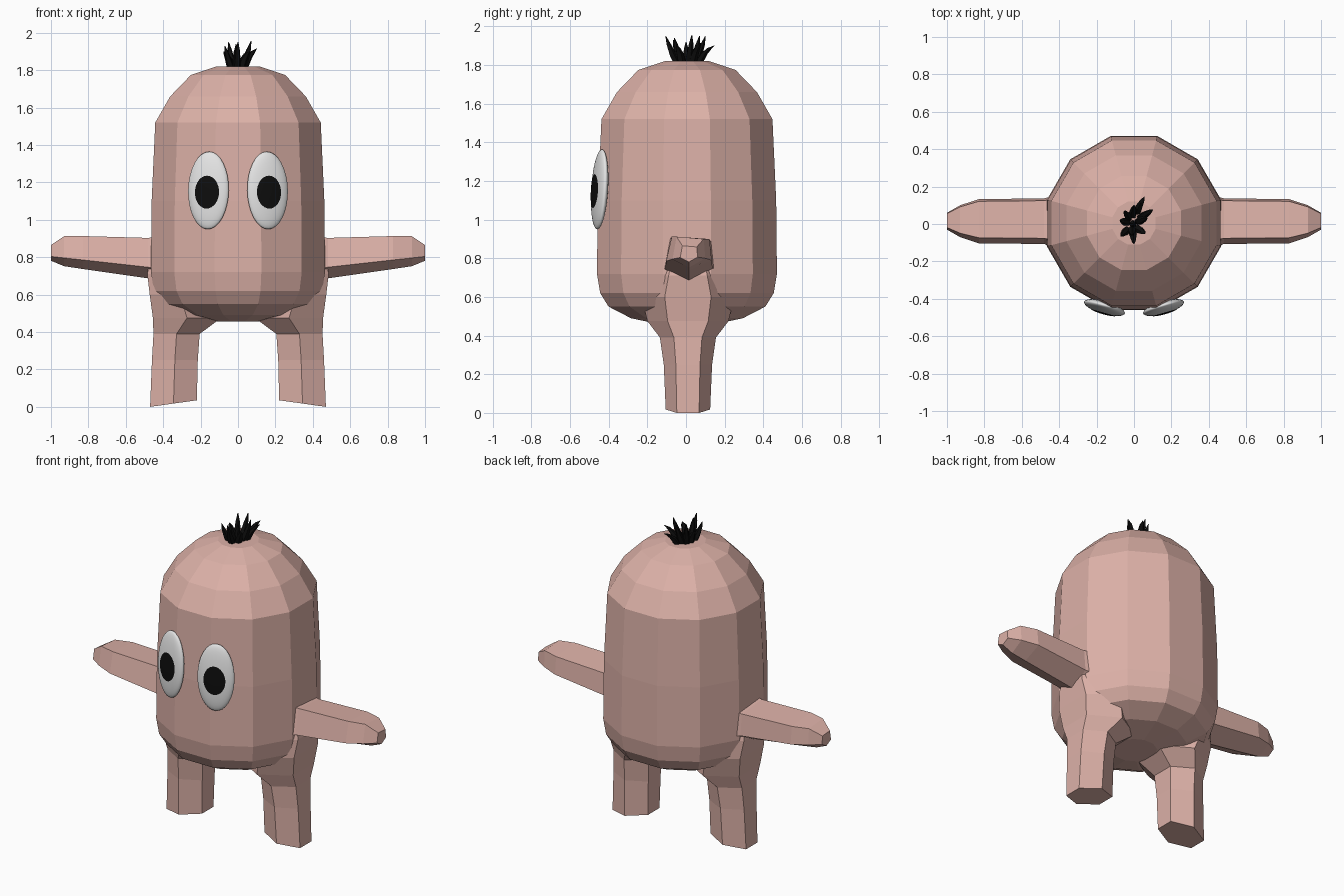
import bpy, bmesh, math
from mathutils import Vector, Matrix

if "Cube" in bpy.data.objects:
    bpy.data.objects.remove(bpy.data.objects["Cube"])


def material(name, rgb):
    m = bpy.data.materials.new(name)
    m.diffuse_color = (*rgb, 1)
    m.use_nodes = True
    m.node_tree.nodes["Principled BSDF"].inputs["Base Color"].default_value = m.diffuse_color
    return m


PINK = material("dusty pink", (0.72, 0.44, 0.39))
WHITE = material("eye white", (0.78, 0.78, 0.78))
BLACK = material("black", (0.004, 0.004, 0.004))


def finish(name, bm, mat, smooth=False):
    bmesh.ops.recalc_face_normals(bm, faces=bm.faces)
    for f in bm.faces:
        f.smooth = smooth
    me = bpy.data.meshes.new(name)
    bm.to_mesh(me)
    bm.free()
    me.materials.append(mat)
    ob = bpy.data.objects.new(name, me)
    bpy.context.collection.objects.link(ob)
    return ob


def loft(bm, rings, cap_start=True, cap_end=True):
    """Skin a list of equally sized rings of points."""
    vs = [[bm.verts.new(p) for p in r] for r in rings]
    n = len(vs[0])
    for a, b in zip(vs, vs[1:]):
        for i in range(n):
            j = (i + 1) % n
            bm.faces.new((a[i], a[j], b[j], b[i]))
    if cap_start:
        bm.faces.new(vs[0])
    if cap_end:
        bm.faces.new(vs[-1])


def ngon(n, start):
    return [(math.cos(a), math.sin(a))
            for a in (math.radians(start) + 2 * math.pi * i / n for i in range(n))]


# Body: twelve-sided capsule with a domed head
bm = bmesh.new()
profile = [(0.13, 0.455), (0.30, 0.49), (0.42, 0.55), (0.465, 0.62), (0.482, 0.72),
           (0.478, 1.1), (0.458, 1.52), (0.375, 1.66), (0.26, 1.775), (0.12, 1.82)]
loft(bm, [[(r * c, r * s + 0.005, z) for c, s in ngon(12, 15)] for r, z in profile])
finish("body", bm, PINK)

for side, label in ((-1, "left"), (1, "right")):
    # Arm: five-sided stub, bevelled toward the tip
    section = [(-1, -0.45), (-0.75, 1), (0.9, 0.85), (1, -0.4), (0, -1)]
    bm = bmesh.new()
    stations = [(0.38, 0.79, 0.13, 0.15), (0.48, 0.795, 0.108, 0.122),
                (0.83, 0.825, 0.088, 0.118), (0.93, 0.832, 0.08, 0.085),
                (1.0, 0.823, 0.042, 0.045)]
    loft(bm, [[(side * x, 0.015 + hy * y, zc + hz * z) for y, z in section]
              for x, zc, hz, hy in stations])
    finish(label + "_arm", bm, PINK)

    # Leg: six-sided, flaring out into the body, with a sloping sole
    bm = bmesh.new()
    stations = [(0.0, 0.22, 0.47, 0.115), (0.25, 0.215, 0.46, 0.125),
                (0.39, 0.205, 0.452, 0.145), (0.475, 0.09, 0.455, 0.21),
                (0.6, 0.15, 0.472, 0.24), (0.71, 0.25, 0.485, 0.20),
                (0.86, 0.3, 0.455, 0.14)]
    rings = []
    for z, x0, x1, hy in stations:
        ring = []
        for c, s in ngon(6, 30):
            x = (x0 + x1) / 2 + (x1 - x0) / 2 * c / 0.866
            slope = 0.035 * (x1 - x) / (x1 - x0) if z == 0 else 0
            ring.append((side * x, 0.01 + hy * s, z + slope))
        rings.append(ring)
    loft(bm, rings)
    finish(label + "_leg", bm, PINK)

    # Eye: flattened ellipsoid turned to follow the body
    hx, hy, hz = 0.113, 0.032, 0.208
    place = (Matrix.Translation((side * 0.158, -0.447, 1.157))
             @ Matrix.Rotation(side * math.radians(16), 4, 'Z')
             @ Matrix.Rotation(math.radians(-3.5), 4, 'X'))
    bm = bmesh.new()
    bmesh.ops.create_uvsphere(bm, u_segments=32, v_segments=20, radius=1,
                              matrix=place @ Matrix.Diagonal((hx, hy, hz, 1))
                              @ Matrix.Rotation(math.pi / 2, 4, 'X'))
    finish(label + "_eye", bm, WHITE, True)

    # Pupil: thin cap lying on the front of the eye
    bm = bmesh.new()
    rings = []
    for k in (1, 0.75, 0.5, 0.25):
        ring = []
        for c, s in ngon(32, 0):
            x, z = 0.067 * k * c, -0.011 + 0.088 * k * s
            y = -hy * math.sqrt(1 - (x / hx) ** 2 - (z / hz) ** 2) - 0.002
            ring.append(place @ Vector((x, y, z)))
        rings.append(ring)
    loft(bm, rings, cap_start=False)
    ob = finish(label + "_pupil", bm, BLACK, True)

# Hair: tuft of curved tapering spikes, given by their tips
tips = [(0.055, 0.145, 1.90), (0.0, 0.10, 1.95), (0.10, 0.075, 1.915), (0.07, 0.03, 1.955),
        (0.06, -0.05, 1.90), (0.0, -0.105, 1.95), (-0.07, -0.065, 1.93),
        (-0.075, 0.02, 1.90), (-0.05, 0.07, 1.95), (0.0, 0.0, 1.92), (-0.01, -0.06, 1.94)]
bm = bmesh.new()
for tx, ty, tz in tips:
    base = Vector((tx * 0.35 - 0.008, ty * 0.4, 1.80))
    tip = Vector((tx, ty, tz))
    rings = []
    for t, r in ((0, 0.023), (0.4, 0.02), (0.75, 0.013), (1, 0.002)):
        p = base.lerp(tip, t)
        p.z += 0.02 * math.sin(math.pi * t) * (1 if tz < 1.92 else -0.5)
        rings.append([p + Vector((r * c, r * s, 0)) for c, s in ngon(5, 20)])
    loft(bm, rings)
finish("hair_tuft", bm, BLACK)
